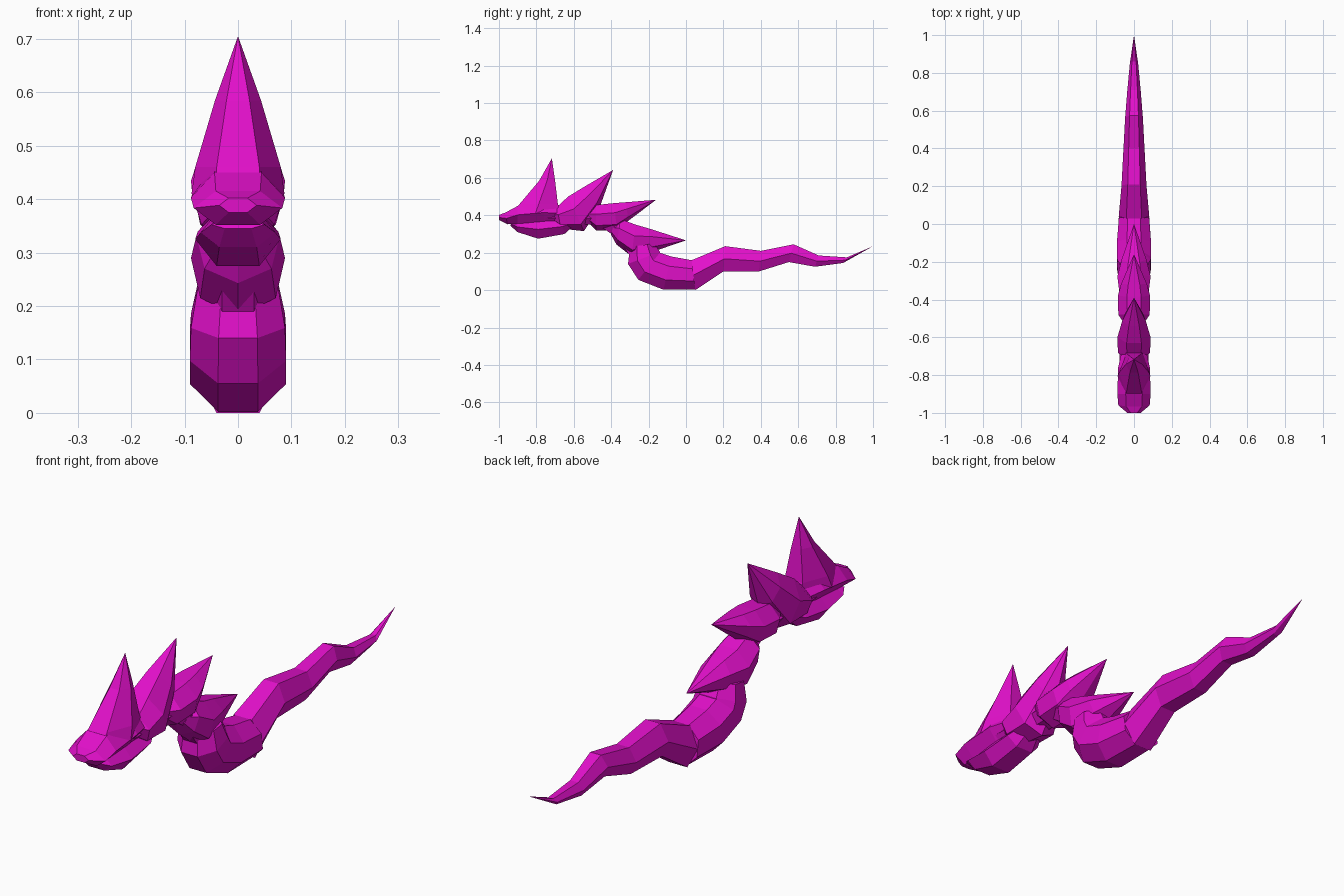
import bpy, bmesh, math

mat = bpy.data.materials.new("magenta")
mat.diffuse_color = (0.76, 0.005, 0.59, 1)


def loft(name, sections, sides=6):
    """Skin flat-sided rings; each section is (y, z) of one edge, (y, z) of the
    opposite edge, and the half width in x. A zero-size last ring makes a point."""
    bm = bmesh.new()
    ang = [(k + 0.5) * 2 * math.pi / sides for k in range(sides)]
    cmax = max(math.cos(a) for a in ang)
    smax = max(math.sin(a) for a in ang)
    rings = []
    for y0, z0, y1, z1, w in sections:
        ring = []
        for a in ang:
            t = 0.5 + 0.5 * math.cos(a) / cmax
            ring.append(bm.verts.new((w * math.sin(a) / smax,
                                      y0 + (y1 - y0) * t, z0 + (z1 - z0) * t)))
        rings.append(ring)
    for r, s in zip(rings, rings[1:]):
        for k in range(sides):
            j = (k + 1) % sides
            bm.faces.new((r[k], r[j], s[j], s[k]))
    bm.faces.new(rings[0])
    bm.faces.new(rings[-1])
    bmesh.ops.remove_doubles(bm, verts=bm.verts, dist=0.0005)
    bmesh.ops.recalc_face_normals(bm, faces=bm.faces)
    me = bpy.data.meshes.new(name)
    bm.to_mesh(me)
    bm.free()
    me.materials.append(mat)
    ob = bpy.data.objects.new(name, me)
    bpy.context.collection.objects.link(ob)
    return ob


# Body coil, rising to the neck
loft("body_coil", [
    (-0.30, 0.23, -0.17, 0.25, 0.075),
    (-0.31, 0.14, -0.14, 0.205, 0.088),
    (-0.255, 0.055, -0.14, 0.20, 0.09),
    (-0.12, 0.002, -0.08, 0.18, 0.09),
    (0.05, 0.002, 0.03, 0.16, 0.08)], 8)

# Wavy tail
loft("tail", [
    (0.05, 0.0, 0.03, 0.16, 0.081),
    (0.20, 0.10, 0.21, 0.235, 0.066),
    (0.39, 0.10, 0.40, 0.21, 0.056),
    (0.55, 0.15, 0.575, 0.245, 0.047),
    (0.69, 0.125, 0.71, 0.185, 0.036),
    (0.84, 0.145, 0.86, 0.175, 0.022),
    (1.0, 0.235, 1.0, 0.235, 0)])

# Neck core hidden inside the spiked plates
loft("neck_core", [
    (-0.29, 0.17, -0.18, 0.22, 0.06),
    (-0.37, 0.28, -0.28, 0.33, 0.06),
    (-0.47, 0.35, -0.44, 0.42, 0.06),
    (-0.75, 0.35, -0.75, 0.42, 0.06)])

# Neck plates: rounded front drawn back into a spike
loft("neck_plate_low", [
    (-0.40, 0.30, -0.385, 0.355, 0.05),
    (-0.37, 0.25, -0.35, 0.38, 0.078),
    (-0.29, 0.19, -0.27, 0.35, 0.088),
    (-0.17, 0.215, -0.20, 0.33, 0.066),
    (0.0, 0.266, 0.0, 0.266, 0)], 7)
loft("neck_plate_middle", [
    (-0.525, 0.37, -0.52, 0.43, 0.055),
    (-0.48, 0.325, -0.48, 0.455, 0.083),
    (-0.37, 0.33, -0.385, 0.465, 0.085),
    (-0.31, 0.375, -0.32, 0.47, 0.068),
    (-0.16, 0.483, -0.16, 0.483, 0)], 7)
loft("neck_plate_high", [
    (-0.715, 0.37, -0.71, 0.435, 0.055),
    (-0.67, 0.335, -0.69, 0.445, 0.085),
    (-0.55, 0.325, -0.63, 0.50, 0.088),
    (-0.465, 0.45, -0.54, 0.555, 0.062),
    (-0.39, 0.642, -0.39, 0.642, 0)], 7)

# Skull with blunt snout
loft("skull", [
    (-1.0, 0.375, -1.0, 0.402, 0.035),
    (-0.955, 0.352, -0.965, 0.415, 0.083),
    (-0.90, 0.355, -0.90, 0.45, 0.088),
    (-0.76, 0.36, -0.76, 0.47, 0.084),
    (-0.67, 0.37, -0.68, 0.45, 0.065)])

# Tall crest on the skull
loft("head_crest", [
    (-0.94, 0.40, -0.67, 0.42, 0.087),
    (-0.89, 0.46, -0.685, 0.46, 0.08),
    (-0.785, 0.585, -0.70, 0.585, 0.043),
    (-0.717, 0.705, -0.717, 0.705, 0)])

# Lower jaw
loft("jaw", [
    (-0.94, 0.345, -0.93, 0.36, 0.05),
    (-0.90, 0.31, -0.90, 0.365, 0.07),
    (-0.79, 0.275, -0.79, 0.375, 0.08),
    (-0.65, 0.30, -0.67, 0.38, 0.075),
    (-0.60, 0.345, -0.61, 0.38, 0.05)])
